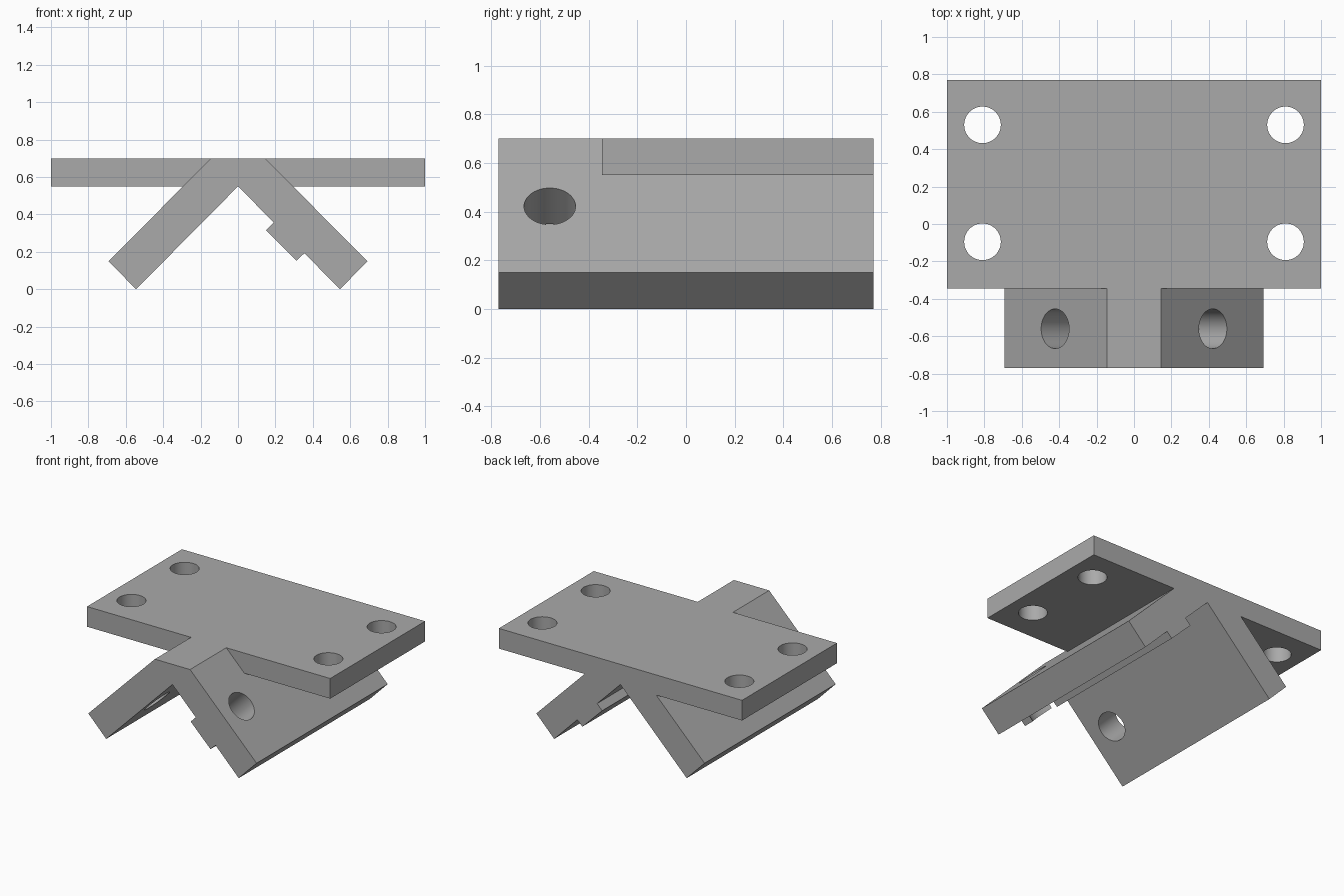
import bpy, bmesh, math
from mathutils import Matrix, Vector

cube = bpy.data.objects.get("Cube")
if cube:
    bpy.data.objects.remove(cube, do_unlink=True)

FRONT, BACK, TOP = -0.77, 0.77, 0.70
BOLT_Y = -0.56

grey = bpy.data.materials.new("plain grey")
grey.use_nodes = True
grey.diffuse_color = (0.4, 0.4, 0.4, 1)
grey.node_tree.nodes["Principled BSDF"].inputs["Base Color"].default_value = (0.4, 0.4, 0.4, 1)


def finish(name, bm):
    bmesh.ops.recalc_face_normals(bm, faces=bm.faces)
    mesh = bpy.data.meshes.new(name)
    bm.to_mesh(mesh)
    bm.free()
    mesh.materials.append(grey)
    obj = bpy.data.objects.new(name, mesh)
    bpy.context.collection.objects.link(obj)
    return obj


def prism(name, profile, y0, y1):
    """Extrude an (x, z) profile along y."""
    bm = bmesh.new()
    face = bm.faces.new([bm.verts.new((x, y0, z)) for x, z in profile])
    ext = bmesh.ops.extrude_face_region(bm, geom=[face])["geom"]
    verts = [g for g in ext if isinstance(g, bmesh.types.BMVert)]
    bmesh.ops.translate(bm, verts=verts, vec=(0, y1 - y0, 0))
    return finish(name, bm)


def rod(name, centre, axis, radius, length):
    """Cylinder centred on a point and pointing along an axis."""
    turn = Vector(axis).to_track_quat("Z", "Y").to_matrix().to_4x4()
    bm = bmesh.new()
    bmesh.ops.create_cone(bm, cap_ends=True, segments=48, radius1=radius, radius2=radius,
                          depth=length, matrix=Matrix.Translation(centre) @ turn)
    return finish(name, bm)


def combine(obj, other, operation):
    """Apply a boolean and discard the helper."""
    other.hide_render = True
    mod = obj.modifiers.new(operation.lower(), "BOOLEAN")
    mod.operation, mod.solver, mod.object = operation, "EXACT", other
    bpy.context.view_layer.objects.active = obj
    bpy.ops.object.modifier_apply(modifier=mod.name)
    bpy.data.objects.remove(other, do_unlink=True)


# V-shaped saddle, with a key rail on the inside of the left arm
right_half = [(0, 0.55), (-0.545, 0), (-0.692, 0.15), (-0.145, TOP)]
left_half = [(0.145, TOP), (0.692, 0.15), (0.545, 0)]
rail = [(0.355, 0.193), (0.313, 0.153), (0.15, 0.315), (0.192, 0.357)]
saddle = prism("saddle_bracket", right_half + left_half + rail, FRONT, BACK)

# Clearance in the rail around the bolt hole
inner = Vector((0.274, BOLT_Y, 0.274))
diagonal = Vector((1, 0, 1)).normalized()
combine(saddle, rod("rail_clearance", inner - diagonal * 0.1, diagonal, 0.17, 0.2), "DIFFERENCE")

# Flat mounting plate joined to the saddle
plate = prism("plate", [(-1, 0.55), (1, 0.55), (1, TOP), (-1, TOP)], -0.345, BACK)
combine(saddle, plate, "UNION")

# Bolt holes through both arms, and screw holes at the plate corners
for side in (-1, 1):
    combine(saddle, rod("bolt_hole", (side * 0.35, BOLT_Y, 0.35), (side, 0, 1), 0.106, 0.5),
            "DIFFERENCE")
    for y in (-0.095, 0.53):
        combine(saddle, rod("screw_hole", (side * 0.81, y, 0.62), (0, 0, 1), 0.098, 0.4),
                "DIFFERENCE")

# Smooth hole walls, crisp edges
bpy.ops.object.select_all(action="DESELECT")
saddle.select_set(True)
bpy.context.view_layer.objects.active = saddle
bpy.ops.object.shade_smooth_by_angle(angle=math.radians(30))
